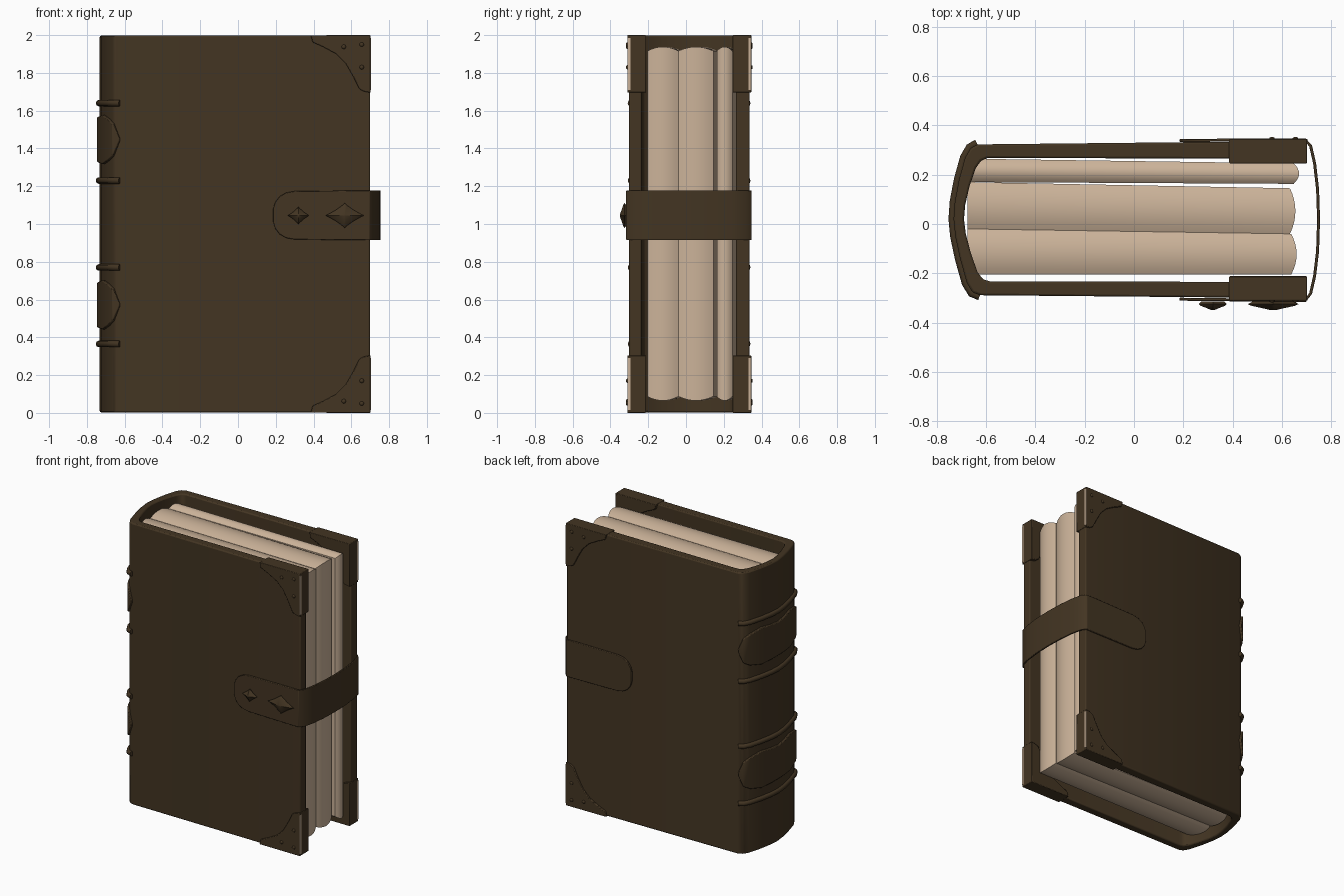
import bpy, bmesh, math

if "Cube" in bpy.data.objects:
    bpy.data.objects.remove(bpy.data.objects["Cube"])


def material(name, rgb):
    m = bpy.data.materials.new(name)
    m.diffuse_color = (*rgb, 1)
    m.use_nodes = True
    m.node_tree.nodes["Principled BSDF"].inputs["Base Color"].default_value = m.diffuse_color
    return m


LEATHER = material("dark brown leather", (0.056, 0.035, 0.016))
PAPER = material("aged paper", (0.60, 0.45, 0.32))


def loft(name, rings, mat, bevel=0.0, angle=35):
    """Skin a list of equal-length closed rings and cap both ends."""
    bm = bmesh.new()
    vs = [[bm.verts.new(p) for p in r] for r in rings]
    n = len(rings[0])
    for a, b in zip(vs, vs[1:]):
        for i in range(n):
            j = (i + 1) % n
            bm.faces.new((a[i], a[j], b[j], b[i]))
    bm.faces.new(vs[0])
    bm.faces.new(vs[-1])
    bmesh.ops.recalc_face_normals(bm, faces=bm.faces)
    me = bpy.data.meshes.new(name)
    bm.to_mesh(me)
    bm.free()
    me.materials.append(mat)
    ob = bpy.data.objects.new(name, me)
    bpy.context.collection.objects.link(ob)
    bpy.ops.object.select_all(action='DESELECT')
    bpy.context.view_layer.objects.active = ob
    ob.select_set(True)
    bpy.ops.object.shade_smooth_by_angle(angle=math.radians(angle))
    if bevel:
        b = ob.modifiers.new("bevel", 'BEVEL')
        b.width, b.segments, b.limit_method = bevel, 2, 'ANGLE'
    return ob


def normals(path):
    """Outward direction at every point of an xy path running anticlockwise."""
    out = []
    for i in range(len(path)):
        a, b = path[max(i - 1, 0)], path[min(i + 1, len(path) - 1)]
        dx, dy = b[0] - a[0], b[1] - a[1]
        l = math.hypot(dx, dy)
        out.append((dy / l, -dx / l))
    return out


def ribbon(name, path, heights, z, lo, hi, bevel=0.003):
    """Upright strip following an xy path, from offset lo to offset hi."""
    rings = []
    for (x, y), (nx, ny), h in zip(path, normals(path), heights):
        rings.append([(x + nx * o, y + ny * o, z + s * h)
                      for o, s in ((lo, -1), (hi, -1), (hi, 1), (lo, 1))])
    return loft(name, rings, LEATHER, bevel)


# Spine outline, back to front
spine = [(-0.635, 0.323), (-0.663, 0.308), (-0.685, 0.27), (-0.71, 0.18),
         (-0.727, 0.09), (-0.732, 0.02), (-0.725, -0.05), (-0.706, -0.14),
         (-0.678, -0.24), (-0.655, -0.278), (-0.625, -0.289)]

# Cover: both boards and the rounded spine in one bent shell
outer = [(0.70, 0.337)] + spine + [(0.70, -0.301)]
inner = ([(0.70, 0.264)] + [(x + 0.042, 0.02 + (y - 0.02) * 0.82) for x, y in spine]
         + [(0.70, -0.235)])
loft("cover", [[(*o, 0.003), (*i, 0.003), (*i, 1.997), (*o, 1.997)]
               for o, i in zip(outer, inner)], LEATHER, 0.008)

# Page bundles: (left y range, right y range, right edge x)
for k, (l0, l1, r0, r1, xr) in enumerate([(-0.205, -0.02, -0.205, -0.04, 0.66),
                                          (-0.02, 0.17, -0.04, 0.145, 0.655),
                                          (0.17, 0.265, 0.163, 0.246, 0.67)]):
    rings = []
    for s in range(9):
        t = s / 8
        d = 0.022 * (2 * t - 1) ** 2        # rounded page edges
        yl, yr = l0 + (l1 - l0) * t, r0 + (r1 - r0) * t
        rings.append([(-0.675, yl, 0.065 + d), (xr - d, yr, 0.065 + d),
                      (xr - d, yr, 1.938 - d), (-0.675, yl, 1.938 - d)])
    loft(f"page_bundle_{k + 1}", rings, PAPER)

# Raised spine bands
for k, z in enumerate((0.365, 0.77, 1.23, 1.64)):
    rings = []
    for (x, y), (nx, ny) in zip(spine, normals(spine)):
        rings.append([(x + nx * (0.006 + 0.015 * math.cos(a)),
                       y + ny * (0.006 + 0.015 * math.cos(a)), z + 0.017 * math.sin(a))
                      for a in (i * math.pi / 4 for i in range(8))])
    loft(f"spine_band_{k + 1}", rings, LEATHER, angle=60)

# Pointed spine panels
panel_h = [0.008, 0.085, 0.11, 0.13, 0.122, 0.118, 0.122, 0.13, 0.11, 0.085, 0.008]
for k, z in enumerate((0.572, 1.447)):
    ribbon(f"spine_panel_{k + 1}", spine, panel_h, z, -0.006, 0.015, 0.005)

# Strap: round-ended tongue on each board joined by a bowed loop
tongue = [(0.185, 0.03), (0.197, 0.07), (0.22, 0.10), (0.255, 0.12), (0.30, 0.128),
          (0.60, 0.131), (0.694, 0.131)]
front = [(x, -0.3 - 0.012 * (x - 0.18)) for x, h in tongue]
back = [(x, 0.334 + 0.006 * (x - 0.18)) for x, h in reversed(tongue)]
loop = [(0.712, -0.28), (0.728, -0.21), (0.74, -0.11), (0.744, 0.02),
        (0.74, 0.14), (0.728, 0.245), (0.712, 0.315)]
th = [h for x, h in tongue]
ribbon("strap", front + loop + back, th + [0.132] * len(loop) + th[::-1],
       1.046, -0.001, 0.011)

# Diamond studs on the strap
for k, (cx, rx, rz) in enumerate(((0.32, 0.057, 0.046), (0.565, 0.103, 0.066))):
    rings = []
    for s, y in ((0.8, -0.314), (1.0, -0.325), (0.86, -0.332), (0.45, -0.341), (0.08, -0.35)):
        ring = []
        for i in range(16):
            a = i * math.pi / 8
            c, n = math.cos(a), math.sin(a)
            ring.append((cx + s * rx * math.copysign(abs(c) ** 2.3, c), y,
                         1.045 + s * rz * math.copysign(abs(n) ** 2.3, n)))
        rings.append(ring)
    loft(f"strap_stud_{k + 1}", rings, LEATHER, angle=40)

# Corner guards with rivets and a worn pale edge, on four board corners
shape = [(0.385, 1.999), (0.395, 1.962), (0.45, 1.938), (0.52, 1.90), (0.57, 1.85),
         (0.61, 1.78), (0.642, 1.715), (0.665, 1.702), (0.702, 1.695), (0.702, 2.0)]
for side, y_out, y_in in (("front", -0.311, -0.212), ("back", 0.346, 0.246)):
    out = math.copysign(1, y_out)
    for end in ("top", "bottom"):
        def flip(z):
            return z if end == "top" else 2 - z
        loft(f"{side}_{end}_corner_guard",
             [[(x, y, flip(z)) for x, z in shape] for y in (y_out, y_in)], LEATHER, 0.004)
        for k, (x, z) in enumerate(((0.56, 1.938), (0.655, 1.95), (0.655, 1.83))):
            rings = [[(x + r * math.cos(i * math.pi / 5), y_out + out * d,
                       flip(z) + r * math.sin(i * math.pi / 5)) for i in range(10)]
                     for r, d in ((0.012, -0.004), (0.012, 0.0), (0.009, 0.005), (0.004, 0.007))]
            loft(f"{side}_{end}_rivet_{k + 1}", rings, LEATHER, angle=60)
        ys = (y_out - out * 0.001, y_out - out * 0.016)
        loft(f"{side}_{end}_worn_edge",
             [[(0.699, y, flip(1.71)), (0.7035, y, flip(1.71)),
               (0.7035, y, flip(1.985)), (0.699, y, flip(1.985))] for y in ys], PAPER)
